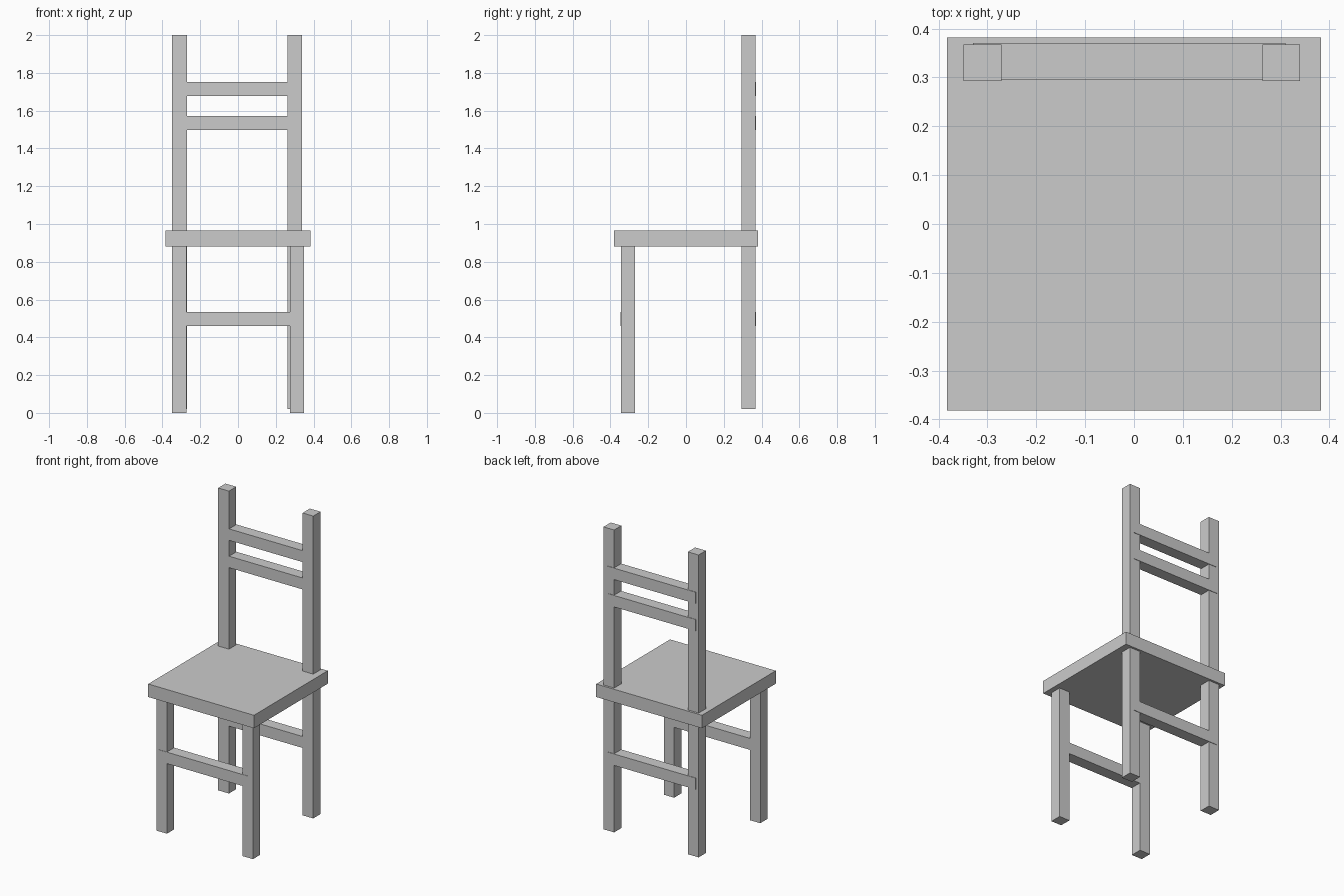
import bpy

if "Cube" in bpy.data.objects:
    bpy.data.objects.remove(bpy.data.objects["Cube"])


def box(name, x, y, z):
    """Axis-aligned box from (min, max) ranges."""
    bpy.ops.mesh.primitive_cube_add(
        size=1, location=[(a + b) / 2 for a, b in (x, y, z)])
    ob = bpy.context.object
    ob.name = name
    ob.scale = [b - a for a, b in (x, y, z)]
    bpy.ops.object.transform_apply(location=False, rotation=False, scale=True)
    return ob


# Seat
box("seat", (-0.383, 0.383), (-0.382, 0.382), (0.88, 0.965))

# Front legs
front_y = (-0.345, -0.27)
box("front_leg_left", (-0.349, -0.273), front_y, (0, 0.88))
box("front_leg_right", (0.275, 0.35), front_y, (0, 0.88))

# Back posts: run through the seat from the floor to the top
back_y = (0.293, 0.368)
box("back_post_left", (-0.349, -0.271), back_y, (0.02, 2.0))
box("back_post_right", (0.263, 0.34), back_y, (0.02, 2.0))

# Rails let into the posts, standing slightly proud of them
rail_x = (-0.33, 0.31)
box("front_stretcher", rail_x, (-0.347, -0.271), (0.46, 0.535))
for name, z in (("back_stretcher", 0.46),
                ("lower_back_slat", 1.498),
                ("upper_back_slat", 1.677)):
    box(name, rail_x, (0.295, 0.371), (z, z + 0.075))
